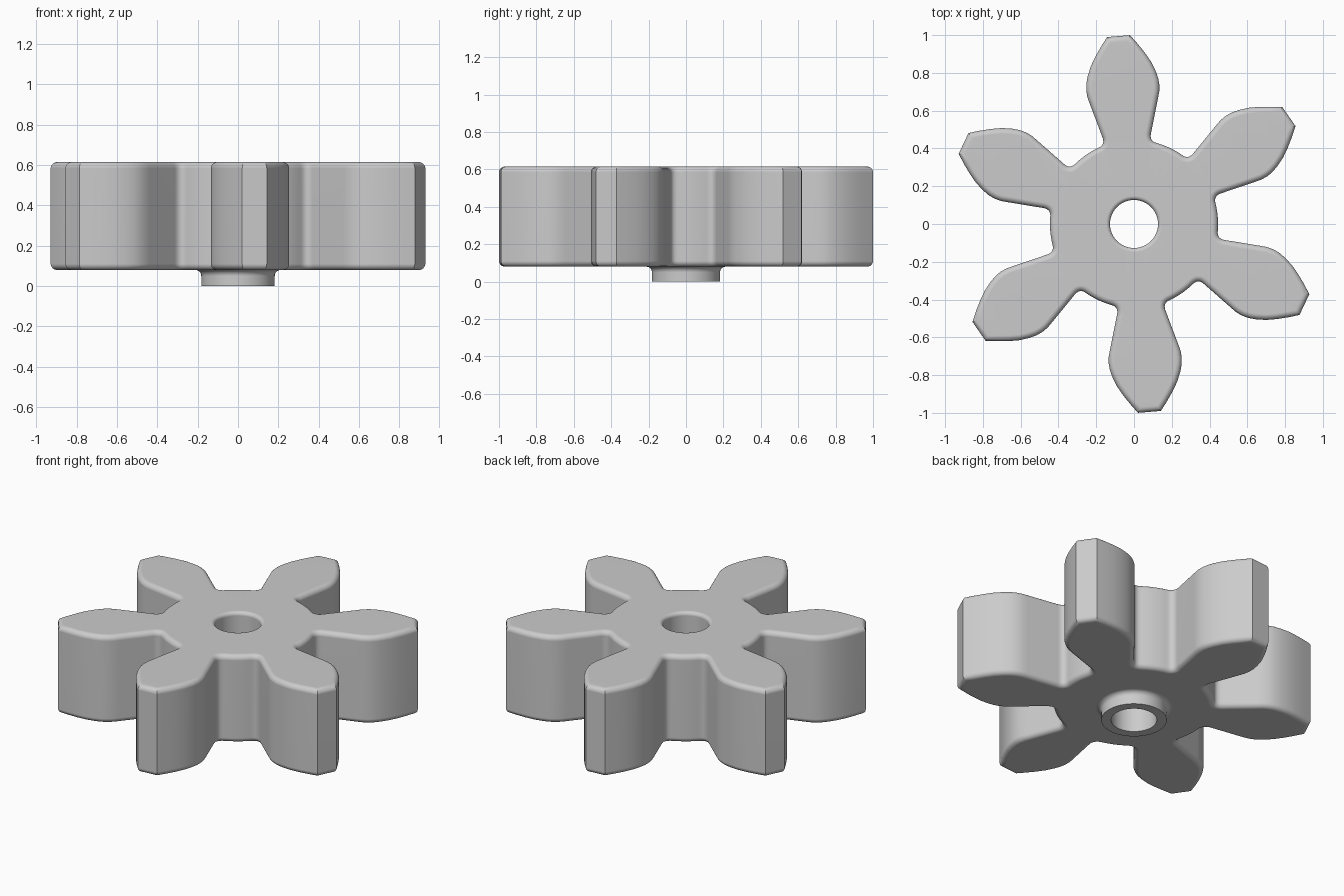
import bpy, bmesh
from math import sin, cos, pi, radians, atan2, hypot
from mathutils import Vector

cube = bpy.data.objects.get("Cube")
if cube:
    bpy.data.objects.remove(cube)

TEETH, TILT = 6, radians(4.7)
BOTTOM, TOP, ROUND, STEPS = 0.08, 0.615, 0.03, 6
ROOT, SIDES = 0.445, 48

grey = bpy.data.materials.new("plain grey")
grey.use_nodes = True
grey.diffuse_color = (0.6, 0.6, 0.6, 1)
grey.node_tree.nodes["Principled BSDF"].inputs["Base Color"].default_value = (0.6, 0.6, 0.6, 1)


def half_tooth():
    """Upper half of a tooth lying along +x, from valley middle to tip."""
    pts = []
    start = radians(20.6)
    for i in range(6):
        a = radians(30) + (start - radians(30)) * i / 6
        pts.append(Vector((ROOT * cos(a), ROOT * sin(a))))
    # Fillet between root circle and flank
    a, b, c = Vector((ROOT * cos(start), ROOT * sin(start))), Vector((0.43, 0.117)), Vector((0.47, 0.1285))
    for i in range(8):
        t = i / 7
        pts.append(a * (1 - t) ** 2 + b * 2 * t * (1 - t) + c * t * t)
    # Bulging flank up to the blunt tip
    flank = [(0.66, 0.183), (0.69, 0.191), (0.725, 0.194), (0.76, 0.191), (0.80, 0.180),
             (0.85, 0.160), (0.90, 0.131), (0.95, 0.097), (0.998, 0.061)]
    return pts + [Vector(p) for p in flank]


def gear_outline():
    half = half_tooth()
    tooth = [Vector((p.x, -p.y)) for p in half] + half[:0:-1]
    outline = []
    for k in range(TEETH):
        a = pi / 2 + TILT + k * 2 * pi / TEETH
        outline += [Vector((p.x * cos(a) - p.y * sin(a), p.x * sin(a) + p.y * cos(a))) for p in tooth]
    return outline


def inset(points, d):
    """Move a counter-clockwise outline inwards with mitred corners."""
    out = []
    for i, p in enumerate(points):
        e1 = (p - points[i - 1]).normalized()
        e2 = (points[(i + 1) % len(points)] - p).normalized()
        n1, n2 = Vector((-e1.y, e1.x)), Vector((-e2.y, e2.x))
        out.append(p + (n1 + n2) * d / (1 + n1.dot(n2)))
    return out


def circle(r):
    return [Vector((r * cos(2 * pi * i / SIDES), r * sin(2 * pi * i / SIDES))) for i in range(SIDES)]


def quarter(n=STEPS):
    return [pi / 2 * i / n for i in range(n + 1)]


bm = bmesh.new()


def skin(levels):
    """Join stacked rings of (points, z) with quads; return first and last ring."""
    rings = [[bm.verts.new((p.x, p.y, z)) for p in pts] for pts, z in levels]
    for low, high in zip(rings, rings[1:]):
        for i in range(len(low)):
            j = (i + 1) % len(low)
            bm.faces.new((low[i], low[j], high[j], high[i]))
    return rings[0], rings[-1]


def ring_edges(ring):
    return [bm.edges.get((ring[i - 1], ring[i])) for i in range(len(ring))]


# Toothed rim with rounded upper and lower edges
outline = gear_outline()
lower = [(ROUND * (1 - sin(a)), BOTTOM + ROUND * (1 - cos(a))) for a in quarter()]
upper = [(d, TOP + BOTTOM - z) for d, z in reversed(lower)]
rim_low, rim_high = skin([(inset(outline, d), z) for d, z in lower + upper])

# Hub boss with a fillet to the underside, through bore and rounded bore mouth
BOSS, BORE, FILLET, MOUTH = 0.182, 0.127, 0.03, 0.022
profile = [(BOSS + FILLET * (1 - sin(a)), BOTTOM - FILLET * (1 - cos(a))) for a in quarter()]
profile += [(BOSS, 0), (BORE, 0)]
profile += [(BORE + MOUTH * (1 - cos(a)), TOP - MOUTH * (1 - sin(a))) for a in quarter()]
hub_low, hub_high = skin([(circle(r), z) for r, z in profile])

# Flat underside and top between rim and hub
for outer, inner, up in ((rim_low, hub_low, -1), (rim_high, hub_high, 1)):
    bmesh.ops.triangle_fill(bm, use_beauty=True, normal=(0, 0, up),
                            edges=ring_edges(outer) + ring_edges(inner))

bmesh.ops.recalc_face_normals(bm, faces=bm.faces)
mesh = bpy.data.meshes.new("gear")
bm.to_mesh(mesh)
bm.free()
gear = bpy.data.objects.new("gear", mesh)
bpy.context.collection.objects.link(gear)
mesh.materials.append(grey)

# Smooth shading that keeps the tip and boss edges sharp
bpy.ops.object.select_all(action='DESELECT')
gear.select_set(True)
bpy.context.view_layer.objects.active = gear
bpy.ops.object.shade_smooth_by_angle(angle=radians(30))
weighted = gear.modifiers.new("even shading", 'WEIGHTED_NORMAL')
weighted.keep_sharp = True
